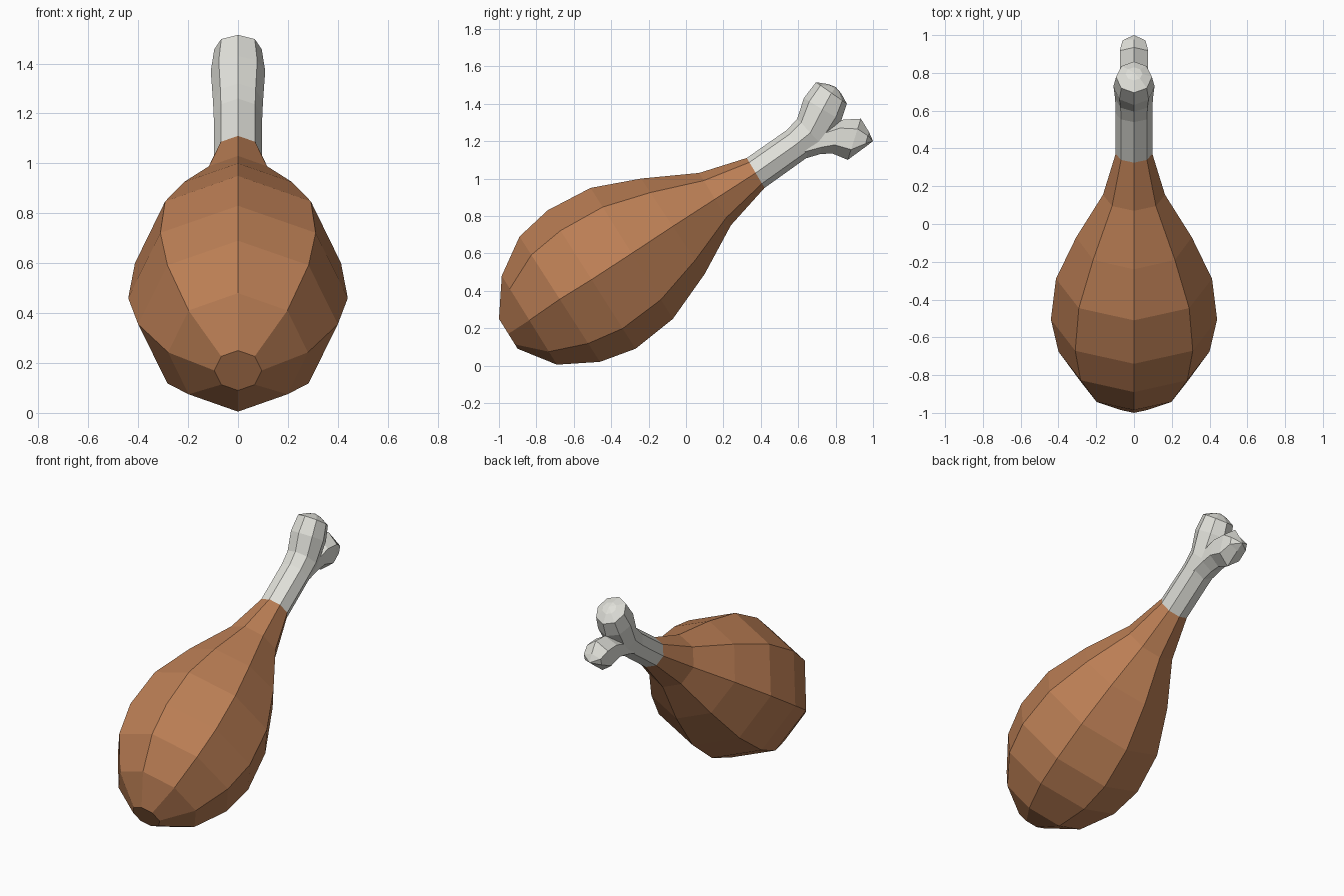
import bpy, bmesh, math

if "Cube" in bpy.data.objects:
    bpy.data.objects.remove(bpy.data.objects["Cube"])


def material(name, rgb):
    m = bpy.data.materials.new(name)
    m.diffuse_color = (*rgb, 1)
    m.use_nodes = True
    m.node_tree.nodes["Principled BSDF"].inputs["Base Color"].default_value = m.diffuse_color
    return m


def tube(name, rings, sides, mat, tip=None, cap_start=False):
    """Loft rings given as (top y, top z, bottom y, bottom z, half width x)."""
    bm = bmesh.new()
    loops = []
    for ty, tz, by, bz, hx in rings:
        loop = []
        for i in range(sides):
            a = math.tau * i / sides
            c = math.cos(a) / 2
            loop.append(bm.verts.new((hx * math.sin(a),
                                      (ty + by) / 2 + (ty - by) * c,
                                      (tz + bz) / 2 + (tz - bz) * c)))
        loops.append(loop)
    for p, q in zip(loops, loops[1:]):
        for i in range(sides):
            j = (i + 1) % sides
            bm.faces.new((p[i], p[j], q[j], q[i]))
    if cap_start:
        bm.faces.new(loops[0][::-1])
    if tip:
        t = bm.verts.new((0, *tip))
        for i in range(sides):
            bm.faces.new((loops[-1][i], loops[-1][(i + 1) % sides], t))
    bmesh.ops.recalc_face_normals(bm, faces=bm.faces)
    # open tubes: make sure the walls face outward
    bm.faces.ensure_lookup_table()
    f = max(bm.faces, key=lambda f: f.calc_center_median().x)
    if f.normal.x < 0:
        bmesh.ops.reverse_faces(bm, faces=bm.faces)
    me = bpy.data.meshes.new(name)
    bm.to_mesh(me)
    bm.free()
    me.materials.append(mat)
    ob = bpy.data.objects.new(name, me)
    bpy.context.collection.objects.link(ob)
    return ob


brown = material("roasted brown", (0.50, 0.21, 0.09))
white = material("bone white", (0.75, 0.75, 0.70))

# Meat: eight-sided pear shape leaning back
tube("meat", [
    (-1.00, 0.25, -0.90, 0.09, 0.095),
    (-0.985, 0.48, -0.69, 0.005, 0.28),
    (-0.89, 0.69, -0.46, 0.02, 0.40),
    (-0.74, 0.83, -0.27, 0.09, 0.44),
    (-0.51, 0.95, -0.07, 0.25, 0.413),
    (-0.24, 1.00, 0.10, 0.49, 0.306),
    (0.07, 1.03, 0.24, 0.75, 0.164),
    (0.325, 1.11, 0.42, 0.95, 0.097),
], 8, brown, cap_start=True)

# Bone shaft bending up into the upper knuckle
tube("bone_shaft", [
    (0.325, 1.11, 0.42, 0.95, 0.097),
    (0.54, 1.26, 0.63, 1.10, 0.097),
    (0.595, 1.32, 0.735, 1.17, 0.10),
    (0.63, 1.43, 0.83, 1.31, 0.109),
    (0.695, 1.515, 0.86, 1.40, 0.095),
    (0.76, 1.505, 0.83, 1.455, 0.045),
], 8, white, tip=(0.80, 1.49))

# Lower knuckle branching off the shaft
tube("lower_knuckle", [
    (0.66, 1.26, 0.63, 1.105, 0.085),
    (0.75, 1.28, 0.715, 1.13, 0.085),
    (0.84, 1.315, 0.78, 1.135, 0.087),
    (0.935, 1.32, 0.865, 1.10, 0.087),
    (0.978, 1.25, 0.955, 1.166, 0.07),
], 6, white, tip=(1.0, 1.20))
